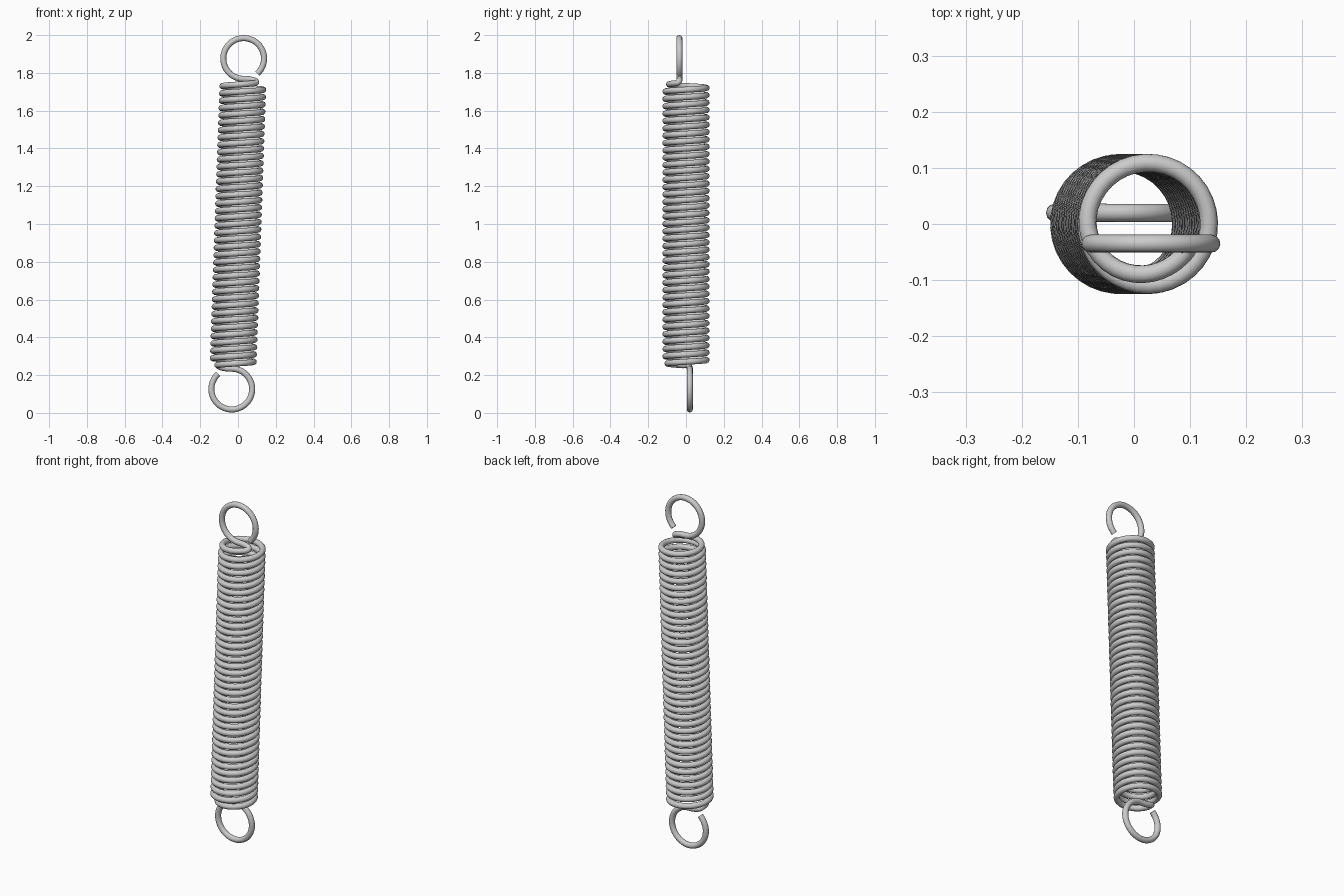
import bpy
from math import radians, sin, cos, pi
from mathutils import Vector

if "Cube" in bpy.data.objects:
    bpy.data.objects.remove(bpy.data.objects["Cube"])

WIRE = 0.016      # wire radius
R = 0.109         # coil and hook centre-line radius
LEAN = 0.026      # sideways lean of the coil at either end
Z0, Z1 = 0.252, 1.745
HOOK_R = 0.108
TURNS = 38


def smooth(t):
    t = max(0.0, min(1.0, t))
    return t * t * (3 - 2 * t)


# Tail: coil end folds back into the hook, drawn for the top end
def tail(angle, end_r, hook_x, hook_y, hook_z):
    pts = []
    p0 = Vector((LEAN + end_r * cos(angle), end_r * sin(angle), Z1))
    p1 = p0 + 0.04 * Vector((-sin(angle), cos(angle), 0.05))
    p3 = Vector((hook_x, hook_y, hook_z - HOOK_R))
    p2 = p3 + Vector((0.062, 0, 0))
    for i in range(1, 12):
        t = i / 12
        u = 1 - t
        pts.append(p0 * u**3 + p1 * 3 * u * u * t + p2 * 3 * u * t * t + p3 * t**3)
    # open hook running up the left side, over, and down the right
    n = 44
    for i in range(n + 1):
        a = radians(270 - 318 * i / n)
        pts.append(Vector((hook_x + HOOK_R * cos(a), hook_y, hook_z + HOOK_R * sin(a))))
    return pts


top_a, low_a = radians(-45), radians(-10)
end_r = 0.083
top = tail(top_a, end_r, 0.03, -0.035, 1.876)
low = [Vector((-p.x, p.y, 2 - p.z)) for p in tail(low_a, end_r, 0.033, 0.02, 1.874)]

# Close-wound coil, narrowing at both ends
start = pi - low_a
stop = top_a + 2 * pi * (TURNS + 1)
steps = TURNS * 36
coil = []
for i in range(steps + 1):
    t = i / steps
    a = start + (stop - start) * t
    near_end = min(a - start, stop - a)
    r = end_r + (R - end_r) * smooth(near_end / radians(150))
    coil.append(Vector((LEAN * (2 * t - 1) + r * cos(a), r * sin(a), Z0 + (Z1 - Z0) * t)))

# One continuous round wire: lower hook, coil, upper hook
path = low[::-1] + coil + top
curve = bpy.data.curves.new("extension_spring", "CURVE")
curve.dimensions = "3D"
curve.bevel_depth = WIRE
curve.bevel_resolution = 4
curve.use_fill_caps = True
spline = curve.splines.new("POLY")
spline.points.add(len(path) - 1)
for point, p in zip(spline.points, path):
    point.co = (p.x, p.y, p.z, 1)
spring = bpy.data.objects.new("extension_spring", curve)
bpy.context.collection.objects.link(spring)

bpy.context.view_layer.objects.active = spring
spring.select_set(True)
bpy.ops.object.convert(target="MESH")
bpy.ops.object.shade_smooth_by_angle(angle=radians(40))
